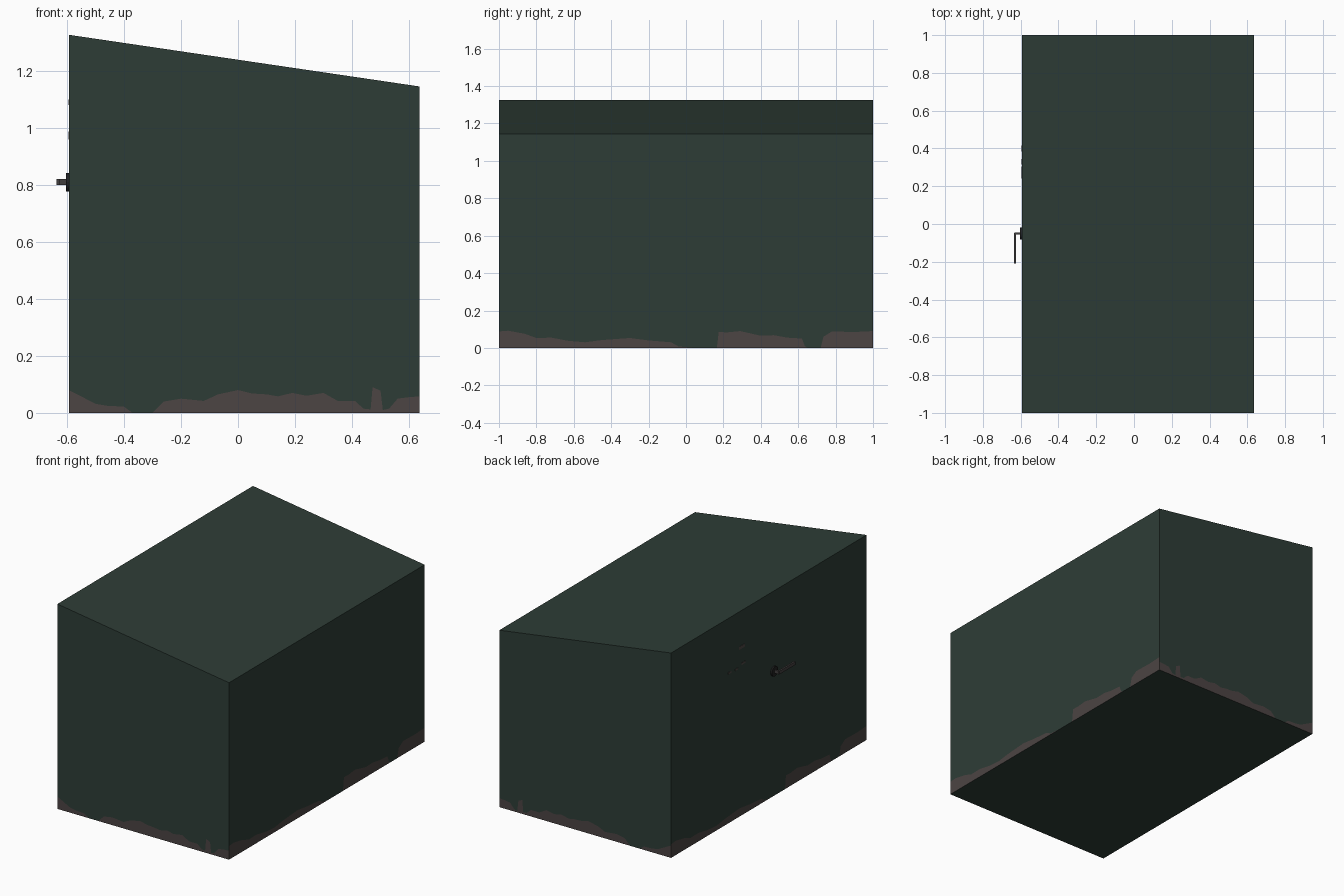
import bpy, bmesh, math
from mathutils import Matrix, Vector

if "Cube" in bpy.data.objects:
    bpy.data.objects.remove(bpy.data.objects["Cube"])

X0, X1, Z0, Z1 = -0.593, 0.636, 1.326, 1.145


def material(name, rgb):
    m = bpy.data.materials.new(name)
    m.diffuse_color = (*rgb, 1)
    m.use_nodes = True
    m.node_tree.nodes["Principled BSDF"].inputs["Base Color"].default_value = m.diffuse_color
    return m


green = material("dark green paint", (0.027, 0.046, 0.037))
grime = material("worn grey brown", (0.072, 0.058, 0.056))
steel = material("dark steel", (0.055, 0.050, 0.050))
black = material("black metal", (0.015, 0.015, 0.015))


def finish(bm, name, mats):
    bmesh.ops.recalc_face_normals(bm, faces=bm.faces)
    me = bpy.data.meshes.new(name)
    bm.to_mesh(me)
    bm.free()
    for m in mats:
        me.materials.append(m)
    ob = bpy.data.objects.new(name, me)
    bpy.context.collection.objects.link(ob)
    return ob


def roof(x):
    return Z0 + (Z1 - Z0) * (x - X0) / (X1 - X0)


# Height of the worn band along the short and the long walls
short = [(X0, .08), (-.5, .032), (-.46, .025), (-.4, .022), (-.37, 0), (-.3, 0),
         (-.26, .04), (-.2, .05), (-.12, .042), (-.07, .065), (0, .08), (.05, .068),
         (.1, .065), (.14, .058), (.19, .07), (.24, .06), (.3, .07), (.35, .042),
         (.41, .042), (.44, .015), (.465, .012), (.472, .09), (.5, .078), (.508, .01),
         (.53, .015), (.56, .05), (.6, .055), (X1, .058)]
long = [(-1, .088), (-.95, .092), (-.86, .075), (-.8, .053), (-.72, .055), (-.63, .038),
        (-.54, .03), (-.45, .042), (-.3, .053), (-.2, .04), (-.08, .03), (-.04, .008),
        (.04, 0), (.165, 0), (.175, .085), (.22, .083), (.29, .09), (.4, .065),
        (.47, .068), (.54, .055), (.62, .05), (.635, .01), (.65, 0), (.72, 0),
        (.735, .06), (.78, .088), (.9, .085), (1, .09)]

# Cabinet body: four walls in ring order, each split into worn and painted strips
walls = [[(u, -1, h) for u, h in short],
         [(X1, u, h) for u, h in long],
         [(u, 1, h) for u, h in reversed(short)],
         [(X0, -u, h) for u, h in long]]
bm = bmesh.new()


def face(points, index):
    f = bm.faces.new([bm.verts.new(p) for p in points])
    f.material_index = index


for wall in walls:
    for (xa, ya, ha), (xb, yb, hb) in zip(wall, wall[1:]):
        low = [(xa, ya, 0), (xb, yb, 0)]
        if hb > 0:
            low.append((xb, yb, hb))
        if ha > 0:
            low.append((xa, ya, ha))
        if len(low) > 2:
            face(low, 1)
        face([(xa, ya, ha), (xb, yb, hb), (xb, yb, roof(xb)), (xa, ya, roof(xa))], 0)
ring = [p for wall in walls for p in wall[:-1]]
face([(x, y, roof(x)) for x, y, h in ring], 0)
face([(x, y, 0) for x, y, h in reversed(ring)], 0)
bmesh.ops.remove_doubles(bm, verts=bm.verts, dist=1e-5)
finish(bm, "cabinet_body", [green, grime])

# Round plate behind the handle
bm = bmesh.new()
bmesh.ops.create_cone(bm, cap_ends=True, segments=20, radius1=.032, radius2=.032, depth=.012,
                      matrix=Matrix.Translation((X0 - .004, -.05, .809)) @ Matrix.Rotation(math.pi / 2, 4, 'Y'))
finish(bm, "handle_plate", [black])

# L-shaped lever handle, extruded upward
lever = [(X0, -.044), (-.630, -.044), (-.636, -.050), (-.636, -.21),
         (-.625, -.21), (-.625, -.056), (X0, -.056)]
bm = bmesh.new()
f = bm.faces.new([bm.verts.new((x, y, .799)) for x, y in lever])
ext = bmesh.ops.extrude_face_region(bm, geom=[f])
bmesh.ops.translate(bm, vec=Vector((0, 0, .021)),
                    verts=[v for v in ext["geom"] if isinstance(v, bmesh.types.BMVert)])
finish(bm, "lever_handle", [steel])

# Small paint chips on the door side
bm = bmesh.new()
for y, z, w, h in [(.275, 1.09, .06, .02), (.40, .97, .03, .012),
                   (.33, .965, .03, .012), (.26, .98, .04, .014)]:
    bmesh.ops.create_cube(bm, size=1, matrix=Matrix.Translation((X0, y, z)) @ Matrix.Diagonal((.003, w, h, 1)))
finish(bm, "paint_chips", [grime])
